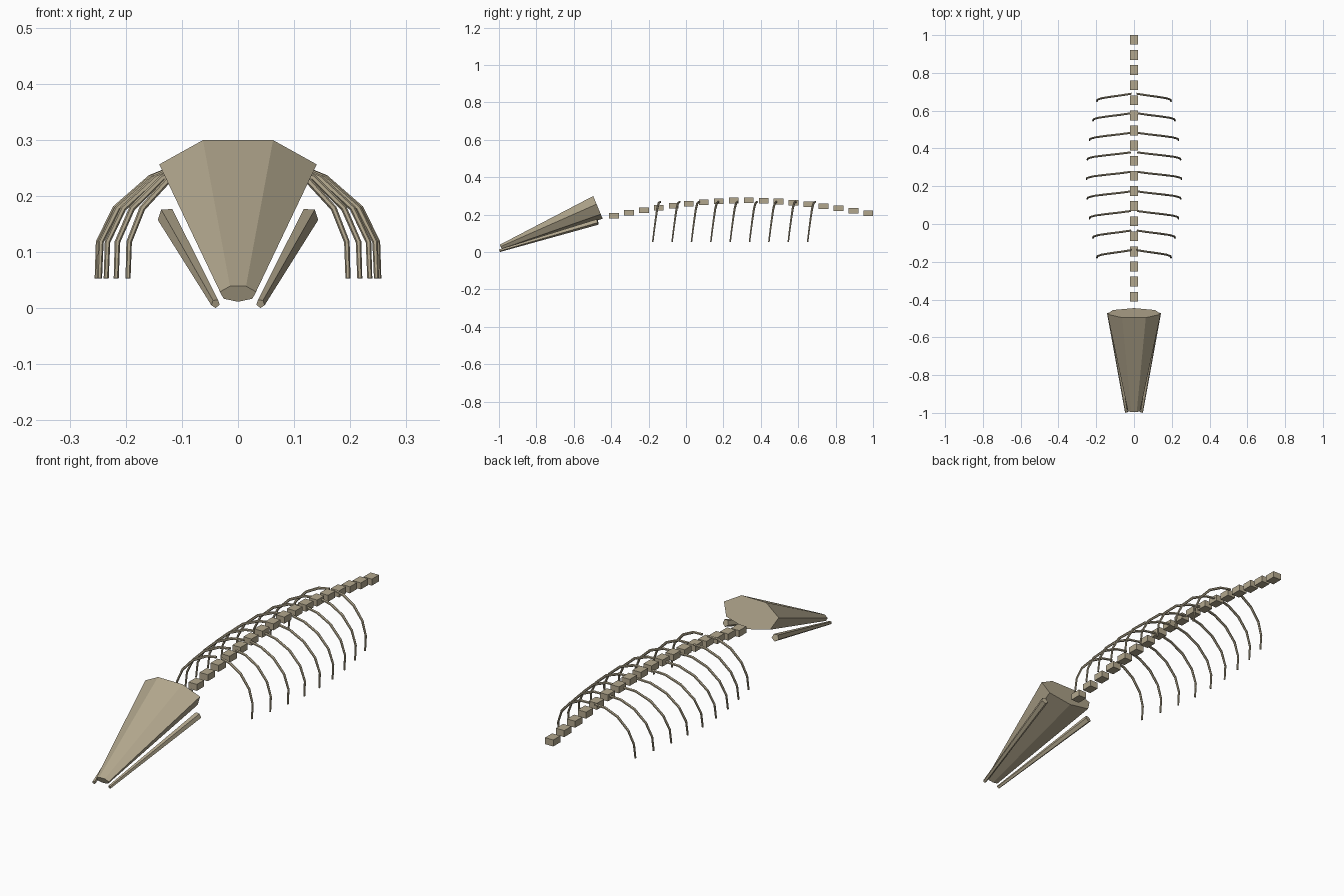
import bpy, bmesh, math
from mathutils import Vector

if "Cube" in bpy.data.objects:
    bpy.data.objects.remove(bpy.data.objects["Cube"])

bone = bpy.data.materials.new("weathered_bone")
bone.diffuse_color = (0.45, 0.39, 0.27, 1)
bone.use_nodes = True
bone.node_tree.nodes["Principled BSDF"].inputs["Base Color"].default_value = bone.diffuse_color


def finish(name, bm):
    bmesh.ops.recalc_face_normals(bm, faces=bm.faces[:])
    mesh = bpy.data.meshes.new(name)
    bm.to_mesh(mesh)
    bm.free()
    mesh.materials.append(bone)
    obj = bpy.data.objects.new(name, mesh)
    bpy.context.collection.objects.link(obj)
    return obj


def tube(name, points, radii, sides, ref, flat=1.0):
    """Sweep a polygon along points; ref sets the ring's width axis, flat squashes its height."""
    bm = bmesh.new()
    pts = [Vector(p) for p in points]
    rings = []
    for i, (p, r) in enumerate(zip(pts, radii)):
        t = (pts[min(i + 1, len(pts) - 1)] - pts[max(i - 1, 0)]).normalized()
        u = Vector(ref)
        u = (u - t * u.dot(t)).normalized()
        v = t.cross(u)
        ring = []
        for k in range(sides):
            a = math.pi / 2 + math.tau * k / sides
            ring.append(bm.verts.new(p + u * r * math.cos(a) + v * r * flat * math.sin(a)))
        rings.append(ring)
    for a, b in zip(rings, rings[1:]):
        for k in range(sides):
            n = (k + 1) % sides
            bm.faces.new((a[k], a[n], b[n], b[k]))
    bm.faces.new(rings[0])
    bm.faces.new(rings[-1])
    return finish(name, bm)


# Skull: flattened seven-sided cone sloping down to the snout
tube("skull", [(0, -0.99, 0.026), (0, -0.472, 0.242)], [0.033, 0.144], 7, (1, 0, 0), 0.48)

# Lower jaw: two tapered rods
for s, side in ((1, "right"), (-1, "left")):
    tube("jaw_" + side, [(s * 0.04, -0.997, 0.008), (s * 0.127, -0.472, 0.163)],
         [0.008, 0.017], 5, (1, 0, 0))

# Spine: row of separate blocks along a gentle arch
for i in range(18):
    t = i / 17
    bm = bmesh.new()
    bmesh.ops.create_cube(bm, size=1)
    bmesh.ops.scale(bm, vec=(0.042, 0.052, 0.03), verts=bm.verts[:])
    z = 0.195 + 0.013 * t + 0.075 * math.sin(math.pi * t)
    bmesh.ops.translate(bm, vec=(0, -0.385 + 1.36 * t, z), verts=bm.verts[:])
    finish(f"vertebra_{i + 1}", bm)

# Ribs: nine curved pairs, widest in the middle of the chest
arc = [(0.07, 0.268), (0.32, 0.262), (0.62, 0.232), (0.87, 0.178), (0.99, 0.118), (1.0, 0.053)]
for i in range(9):
    width = 0.196 + 0.055 * math.sin(math.pi * i / 8)
    y = -0.138 + 0.1035 * i
    for s, side in ((1, "right"), (-1, "left")):
        path = [(s * width * x, y - 0.008 * k, z) for k, (x, z) in enumerate(arc)]
        tube(f"rib_{side}_{i + 1}", path, [0.006, 0.006, 0.006, 0.0055, 0.005, 0.0045], 6, (0, 1, 0))
